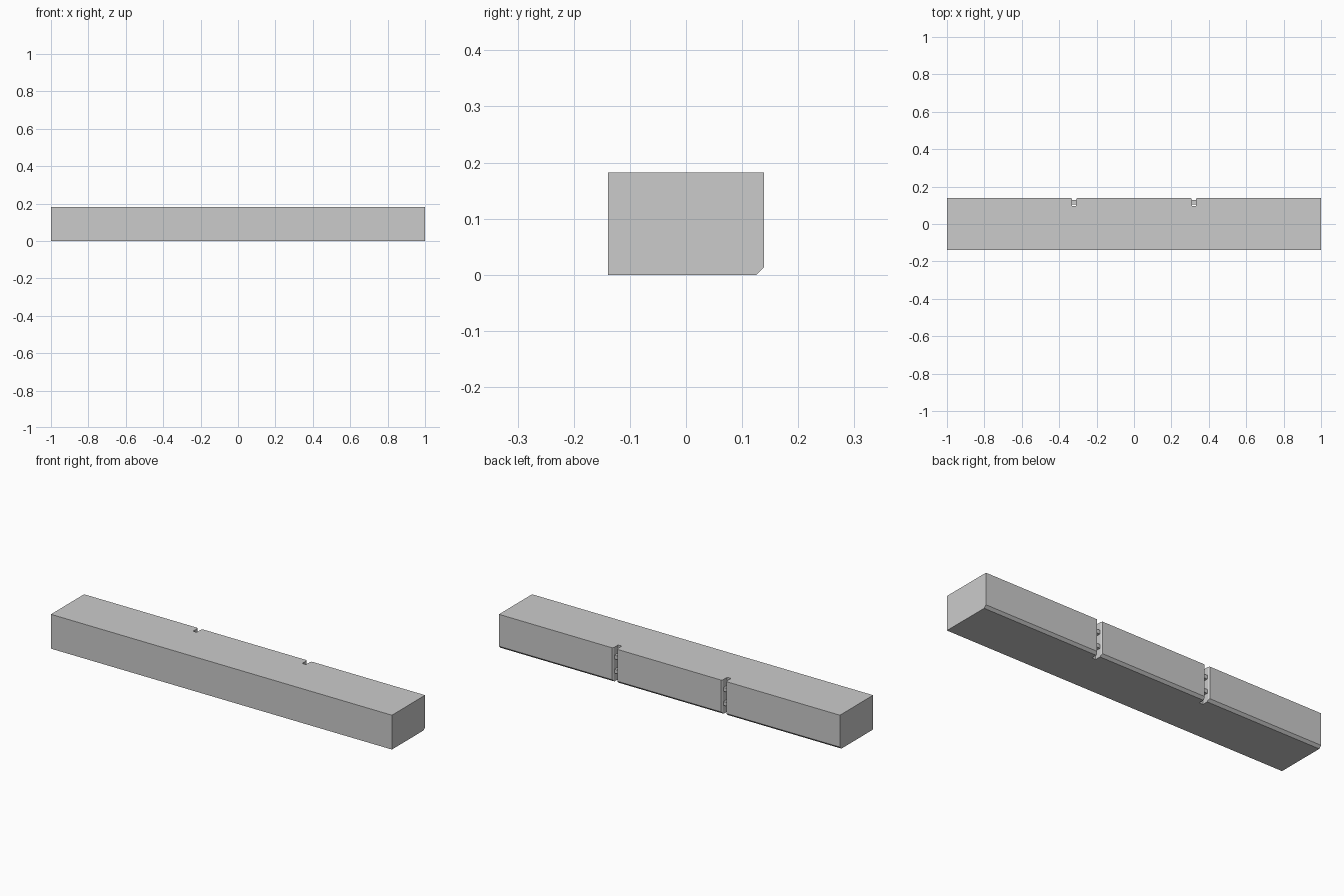
import bpy, bmesh

if "Cube" in bpy.data.objects:
    bpy.data.objects.remove(bpy.data.objects["Cube"])

H, HY = 0.182, 0.139
C = 0.013  # chamfer size


def prism(name, pts, axis, a, b):
    """Extrude a 2D outline along x (pts = y,z) or z (pts = x,y)."""
    bm = bmesh.new()
    put = (lambda p, t: (t, p[0], p[1])) if axis == 'x' else (lambda p, t: (p[0], p[1], t))
    face = bm.faces.new([bm.verts.new(put(p, a)) for p in pts])
    ext = bmesh.ops.extrude_face_region(bm, geom=[face])
    delta = (b - a, 0, 0) if axis == 'x' else (0, 0, b - a)
    bmesh.ops.translate(bm, vec=delta, verts=[g for g in ext['geom'] if isinstance(g, bmesh.types.BMVert)])
    bmesh.ops.recalc_face_normals(bm, faces=bm.faces)
    me = bpy.data.meshes.new(name)
    bm.to_mesh(me)
    bm.free()
    ob = bpy.data.objects.new(name, me)
    bpy.context.collection.objects.link(ob)
    return ob


# Beam with the lower back edge chamfered
beam = prism("beam", [(-HY, 0), (HY - C, 0), (HY, C), (HY, H), (-HY, H)], 'x', -1, 1)

for side, x in (("left", -0.32), ("right", 0.32)):
    # Vertical slot with a flared mouth in the back face
    outline = [(-0.011, 0.096), (0.011, 0.096), (0.011, HY - 0.008), (0.016, HY),
               (0.016, 0.2), (-0.016, 0.2), (-0.016, HY), (-0.011, HY - 0.008)]
    cutter = prism(side + "_slot_cutter", [(x + px, py) for px, py in outline], 'z', -0.1, 0.3)
    cutter.hide_render = True
    cutter.hide_set(True)
    mod = beam.modifiers.new(side + "_slot", 'BOOLEAN')
    mod.operation = 'DIFFERENCE'
    mod.solver = 'EXACT'
    mod.object = cutter

    # Two bridges across each slot
    for level, z in (("lower", 0.055), ("upper", 0.130)):
        prism(f"{side}_{level}_bridge",
              [(0.105, z - 0.010), (0.127, z - 0.010), (0.127, z + 0.010), (0.105, z + 0.010)],
              'x', x - 0.011, x + 0.011)
